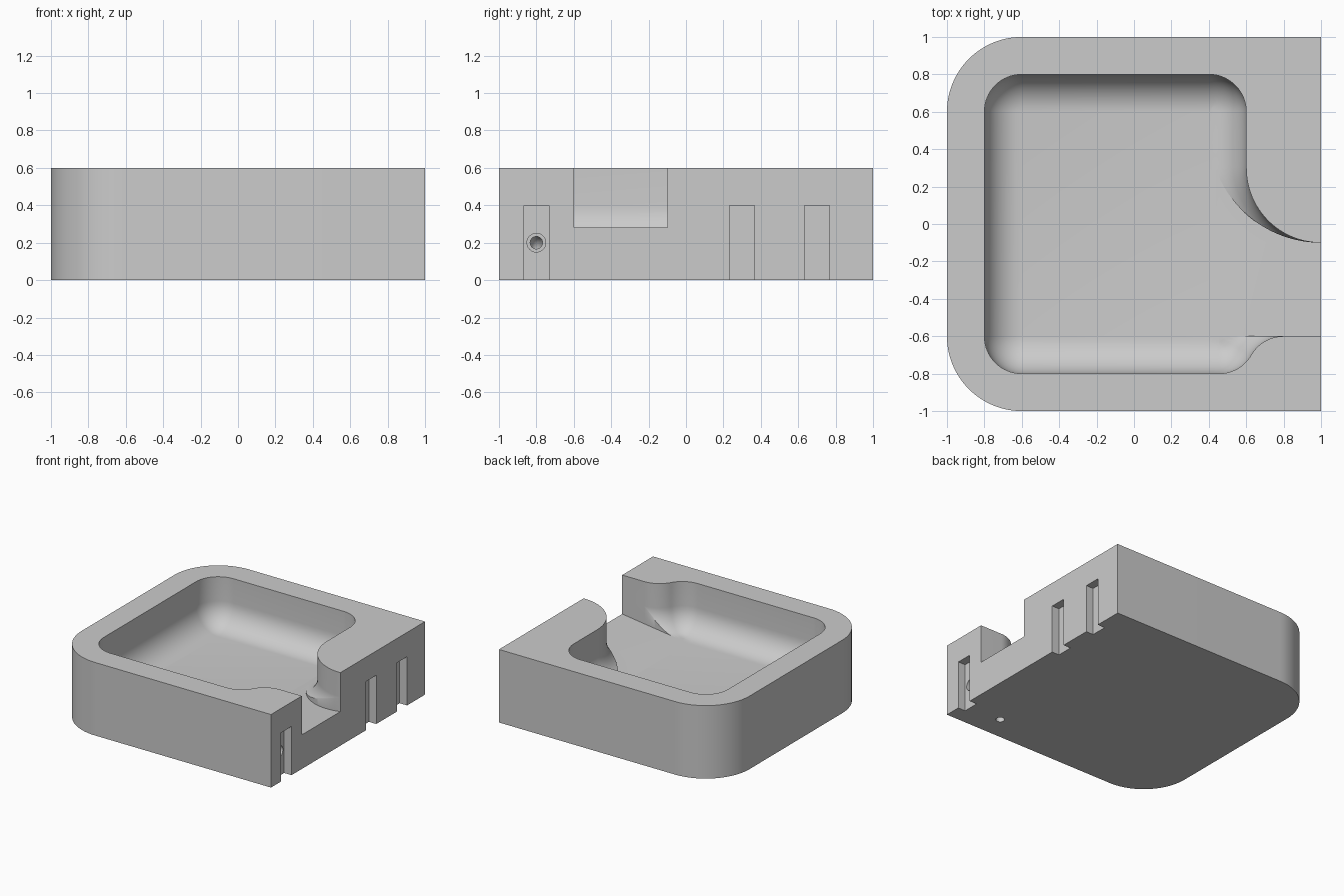
import bpy, bmesh
from math import sin, cos, acos, sqrt, pi, radians
from mathutils import Vector

old = bpy.data.objects.get("Cube")
if old:
    bpy.data.objects.remove(old, do_unlink=True)

HEIGHT, FLOOR, FILLET = 0.6, 0.2, 0.2
RAMP_START, RAMP_SLOPE = 0.4, 0.08 / 0.6

grey = bpy.data.materials.new("plain grey")
grey.use_nodes = True
grey.diffuse_color = (0.6, 0.6, 0.6, 1)
grey.node_tree.nodes["Principled BSDF"].inputs["Base Color"].default_value = (0.6, 0.6, 0.6, 1)


def make_object(name, bm):
    bmesh.ops.remove_doubles(bm, verts=bm.verts, dist=1e-5)
    bmesh.ops.recalc_face_normals(bm, faces=bm.faces)
    mesh = bpy.data.meshes.new(name)
    bm.to_mesh(mesh)
    bm.free()
    mesh.materials.append(grey)
    obj = bpy.data.objects.new(name, mesh)
    bpy.context.collection.objects.link(obj)
    return obj


def box(name, low, high):
    low, high = Vector(low), Vector(high)
    bm = bmesh.new()
    bmesh.ops.create_cube(bm, size=1)
    for v in bm.verts:
        v.co = (low + high) / 2 + v.co * (high - low)
    return make_object(name, bm)


def tube(name, y, radius, stations, sides=32):
    """Round solid swept through (x, z, tilt) stations at a fixed y."""
    bm = bmesh.new()
    rings = []
    for x, z, tilt in stations:
        ring = []
        for i in range(sides):
            a = 2 * pi * i / sides
            up = radius * sin(a)
            ring.append(bm.verts.new((x - up * sin(tilt), y + radius * cos(a), z + up * cos(tilt))))
        rings.append(ring)
    for r, s in zip(rings, rings[1:]):
        for i in range(sides):
            j = (i + 1) % sides
            bm.faces.new((r[i], r[j], s[j], s[i]))
    bm.faces.new(rings[0])
    bm.faces.new(rings[-1])
    return make_object(name, bm)


def arc(cx, cy, r, a, b, steps=16):
    """Points on an arc, each with its outward direction."""
    out = []
    for i in range(steps + 1):
        t = radians(a + (b - a) * i / steps)
        n = Vector((cos(t), sin(t)))
        out.append((Vector((cx, cy)) + n * r, n))
    return out


def floor_height(x):
    return FLOOR + max(0, x - RAMP_START) * RAMP_SLOPE


# Block with two rounded corners
bm = bmesh.new()
outline = [Vector((1, -1)), Vector((1, 1))]
outline += [p for p, n in arc(-0.6, 0.6, 0.4, 90, 180, 24)]
outline += [p for p, n in arc(-0.6, -0.6, 0.4, 180, 270, 24)]
base = bm.faces.new([bm.verts.new((p.x, p.y, 0)) for p in outline])
top = bmesh.ops.extrude_face_region(bm, geom=[base])["geom"]
for v in top:
    if isinstance(v, bmesh.types.BMVert):
        v.co.z = HEIGHT
body = make_object("tray_body", bm)

# Pocket wall path: point, direction into the pocket, reach of the floor fillet
path = [(Vector((1.1, -0.6)), Vector((0, 1)), 0)]
path += [(p, n, min(FILLET, 0.2 / n.y - 0.2)) for p, n in arc(0.8, -0.8, 0.2, 90, 150)]
path += [(p, -n, FILLET) for p, n in arc(0.8 - 0.2 * sqrt(3), -0.6, 0.2, -30, -90)]
ramp_low = len(path)
path.append((Vector((RAMP_START, -0.8)), Vector((0, 1)), FILLET))
for cx, cy, a in [(-0.6, -0.6, 270), (-0.6, 0.6, 180), (0.4, 0.6, 90)]:
    path += [(p, -n, FILLET) for p, n in arc(cx, cy, 0.2, a, a - 90)]
ramp_high = len(path)
for i in range(6):
    y = 0.5 - 0.2 * i / 6
    path.append((Vector((0.6, y)), Vector((-1, 0)), sqrt(0.36 - (y - 0.5) ** 2) - 0.4))
for p, n in arc(1, 0.3, 0.4, 180, 270, 24):
    reach = 0.2 * n.y + sqrt(0.04 * n.y ** 2 + 0.32) - 0.4
    path.append((p, n, reach))
path.append((Vector((1.1, -0.1)), Vector((0, -1)), 0))

# Pocket cutter lofted along the path, with the fillet trimmed at its reach
bm = bmesh.new()
columns = []
for p, n, reach in path:
    sweep = acos(max(0, min(1, 1 - reach / FILLET)))
    section = [(p, HEIGHT + 0.1)]
    for j in range(11):
        a = sweep * j / 10
        q = p + n * FILLET * (1 - cos(a))
        section.append((q, max(floor_height(q.x), FLOOR + FILLET * (1 - sin(a)))))
    foot = section[-1][0]
    section.append((foot, floor_height(foot.x)))
    columns.append([bm.verts.new((q.x, q.y, z)) for q, z in section])
for c, d in zip(columns, columns[1:]):
    for j in range(len(c) - 1):
        bm.faces.new((c[j], d[j], d[j + 1], c[j + 1]))
feet = [c[-1] for c in columns]
bm.faces.new([c[0] for c in columns])
bm.faces.new(feet[ramp_low:ramp_high + 1])
bm.faces.new(feet[:ramp_low + 1] + feet[ramp_high:])
bm.faces.new(columns[0] + columns[-1][::-1])
cutters = [make_object("pocket_cutter", bm)]

# Side slots, open at the bottom
SLOT = 0.067
for y in (-0.8, 0.3, 0.7):
    cutters.append(box("slot_cutter", (1 - SLOT, y - SLOT, -0.1), (1.1, y + SLOT, 0.4)))

# Cable hole from the slot, bending down through the base
cutters.append(tube("counterbore_cutter", -0.8, 0.05, [(1.05, 0.2, 0), (0.87, 0.2, 0)]))
bend = [(0.69 - 0.045 * sin(t), 0.155 + 0.045 * cos(t), t)
        for t in (pi / 2 * i / 8 for i in range(9))]
cutters.append(tube("cable_hole_cutter", -0.8, 0.033,
                    [(1.02, 0.2, 0)] + bend + [(0.645, -0.1, pi / 2)]))

bpy.ops.object.select_all(action="DESELECT")
body.select_set(True)
bpy.context.view_layer.objects.active = body
for cutter in cutters:
    cutter.hide_render = True
    mod = body.modifiers.new("cut", "BOOLEAN")
    mod.operation = "DIFFERENCE"
    mod.solver = "EXACT"
    mod.object = cutter
    bpy.ops.object.modifier_apply(modifier=mod.name)
    bpy.data.objects.remove(cutter, do_unlink=True)

bpy.ops.object.shade_smooth_by_angle(angle=radians(30))
